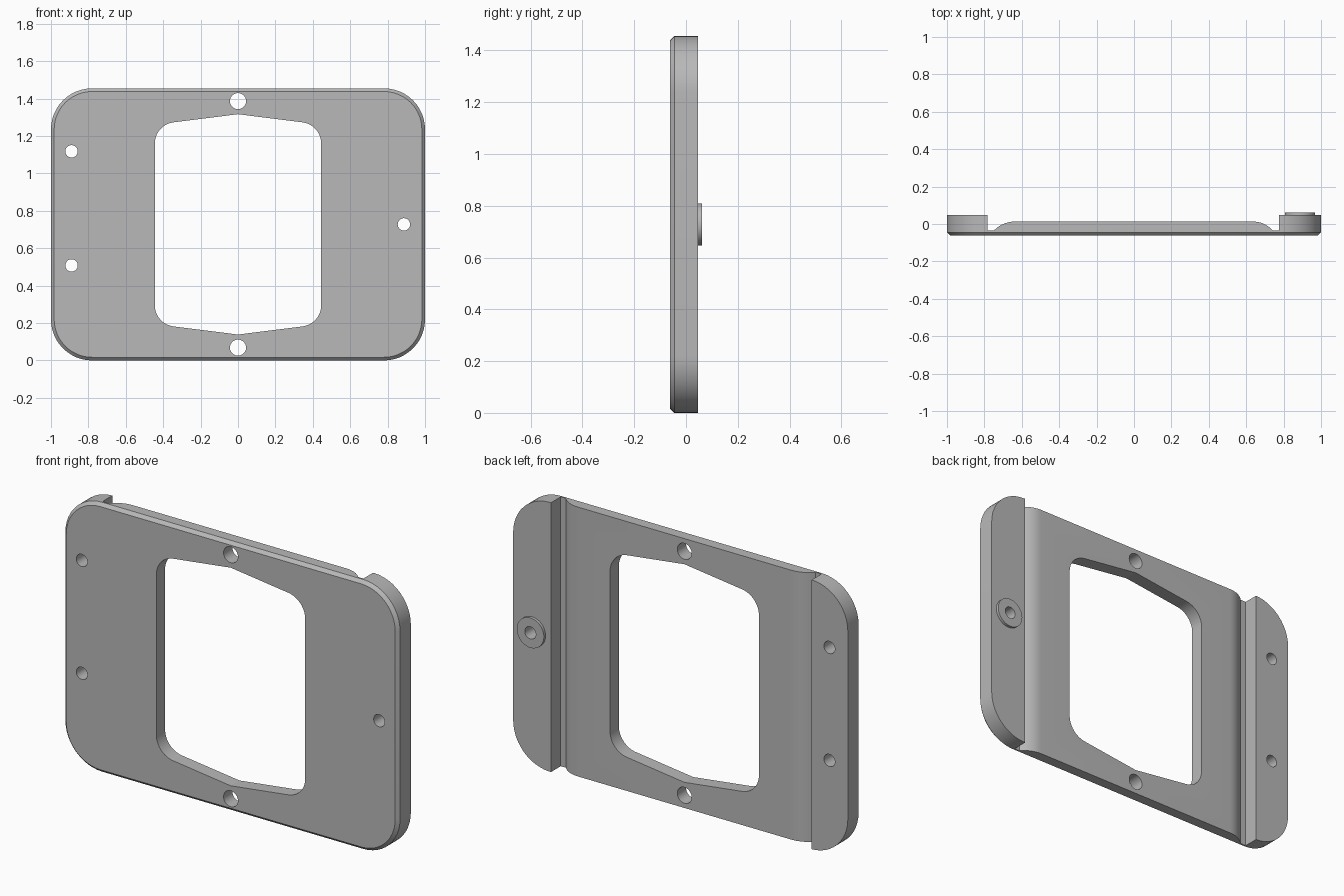
import bpy
import bmesh
from math import radians, sin, cos, pi, sqrt, asin
from mathutils import Vector

cube = bpy.data.objects.get("Cube")
if cube:
    bpy.data.objects.remove(cube, do_unlink=True)

HEIGHT = 1.455
MID = HEIGHT / 2
FRONT, BACK, PAD_BACK = -0.062, 0.047, 0.062
CHAMFER = 0.017

grey = bpy.data.materials.new("plain_grey")
grey.use_nodes = True
grey.diffuse_color = (0.48, 0.48, 0.48, 1)
grey.node_tree.nodes["Principled BSDF"].inputs["Base Color"].default_value = grey.diffuse_color


def loft(name, rings):
    """Solid through matching rings of 3D points, capped at both ends."""
    bm = bmesh.new()
    loops = [[bm.verts.new(p) for p in ring] for ring in rings]
    n = len(loops[0])
    for a, b in zip(loops, loops[1:]):
        for i in range(n):
            j = (i + 1) % n
            bm.faces.new((a[i], a[j], b[j], b[i]))
    bm.faces.new(loops[0])
    bm.faces.new(loops[-1])
    bmesh.ops.recalc_face_normals(bm, faces=bm.faces)
    mesh = bpy.data.meshes.new(name)
    bm.to_mesh(mesh)
    bm.free()
    mesh.materials.append(grey)
    obj = bpy.data.objects.new(name, mesh)
    bpy.context.collection.objects.link(obj)
    return obj


def along_y(points, y):
    return [(x, y, z) for x, z in points]


def circle(cx, cz, r, n=48):
    return [(cx + r * cos(2 * pi * i / n), cz + r * sin(2 * pi * i / n)) for i in range(n)]


def fillet(prev, corner, nxt, r, seg=12):
    """Points of an arc that rounds one corner."""
    c = Vector(corner)
    u, v = (Vector(prev) - c).normalized(), (Vector(nxt) - c).normalized()
    half = u.angle(v) / 2
    centre = c + (u + v).normalized() * r / sin(half)
    start = c + u * r * cos(half) / sin(half) - centre
    end = c + v * r * cos(half) / sin(half) - centre
    sweep = start.angle(end)
    return [tuple(centre + (start * sin(sweep * (1 - t / seg)) + end * sin(sweep * t / seg)) / sin(sweep))
            for t in range(seg + 1)]


def rounded(points, radii):
    out = []
    for i, (p, r) in enumerate(zip(points, radii)):
        out += fillet(points[i - 1], p, points[(i + 1) % len(points)], r) if r else [p]
    return out


def combine(target, tool, operation):
    tool.hide_render = True
    mod = target.modifiers.new("combine", 'BOOLEAN')
    mod.object, mod.operation, mod.solver = tool, operation, 'EXACT'
    bpy.context.view_layer.objects.active = target
    bpy.ops.object.modifier_apply(modifier=mod.name)
    bpy.data.objects.remove(tool, do_unlink=True)


def outline(inset):
    x, lo, hi = 1 - inset, inset, HEIGHT - inset
    return rounded([(-x, lo), (x, lo), (x, hi), (-x, hi)], [0.22 - inset] * 4)


# Plate body with a chamfered front rim
plate = loft("frame_plate", [along_y(outline(CHAMFER), FRONT),
                             along_y(outline(0), FRONT + CHAMFER),
                             along_y(outline(0), BACK)])

# Recessed back between the side rails, with a groove beside each rail
FLOOR, DECK = -0.036, 0.013


def ramp(foot, crest, seg=8):
    """Rounded shoulder rising from the groove floor to the deck."""
    dx, dy = abs(crest - foot), DECK - FLOOR
    r = (dx * dx + dy * dy) / (2 * dy)
    side = 1 if foot > crest else -1
    top = asin(dx / r)
    return [(crest + side * r * sin(top * i / seg), DECK - r + r * cos(top * i / seg))
            for i in range(seg, -1, -1)]


section = [(-0.784, 0.2), (-0.784, FLOOR)] + ramp(-0.75, -0.637)
section += ramp(0.743, 0.637)[::-1] + [(0.774, FLOOR), (0.774, 0.2)]
combine(plate, loft("channel_cutter", [[(x, y, z) for x, y in section] for z in (-0.2, HEIGHT + 0.2)]),
        'DIFFERENCE')

# Round raised pad on the back of the left rail
pad = circle(0.887, MID, 0.081)
combine(plate, loft("round_pad", [along_y(pad, 0.02), along_y(pad, PAD_BACK)]), 'UNION')

# Window with peaked top and bottom edges
w, side, peak = 0.445, 0.533, 0.589
window = rounded([(-w, MID - side), (0, MID - peak), (w, MID - side),
                  (w, MID + side), (0, MID + peak), (-w, MID + side)],
                 [0.115, 0, 0.115, 0.115, 0, 0.115])

# Screw holes
holes = [circle(0, MID + s * 0.659, 0.043) for s in (-1, 1)]
holes += [circle(-0.89, z, 0.033) for z in (0.508, 1.118)]
holes += [circle(0.887, MID, 0.033)]
for shape in [window] + holes:
    combine(plate, loft("opening_cutter", [along_y(shape, -0.2), along_y(shape, 0.2)]), 'DIFFERENCE')

# Smooth the arcs and keep the edges crisp
bpy.ops.object.select_all(action='DESELECT')
plate.select_set(True)
bpy.context.view_layer.objects.active = plate
bpy.ops.object.shade_smooth_by_angle(angle=radians(10))
